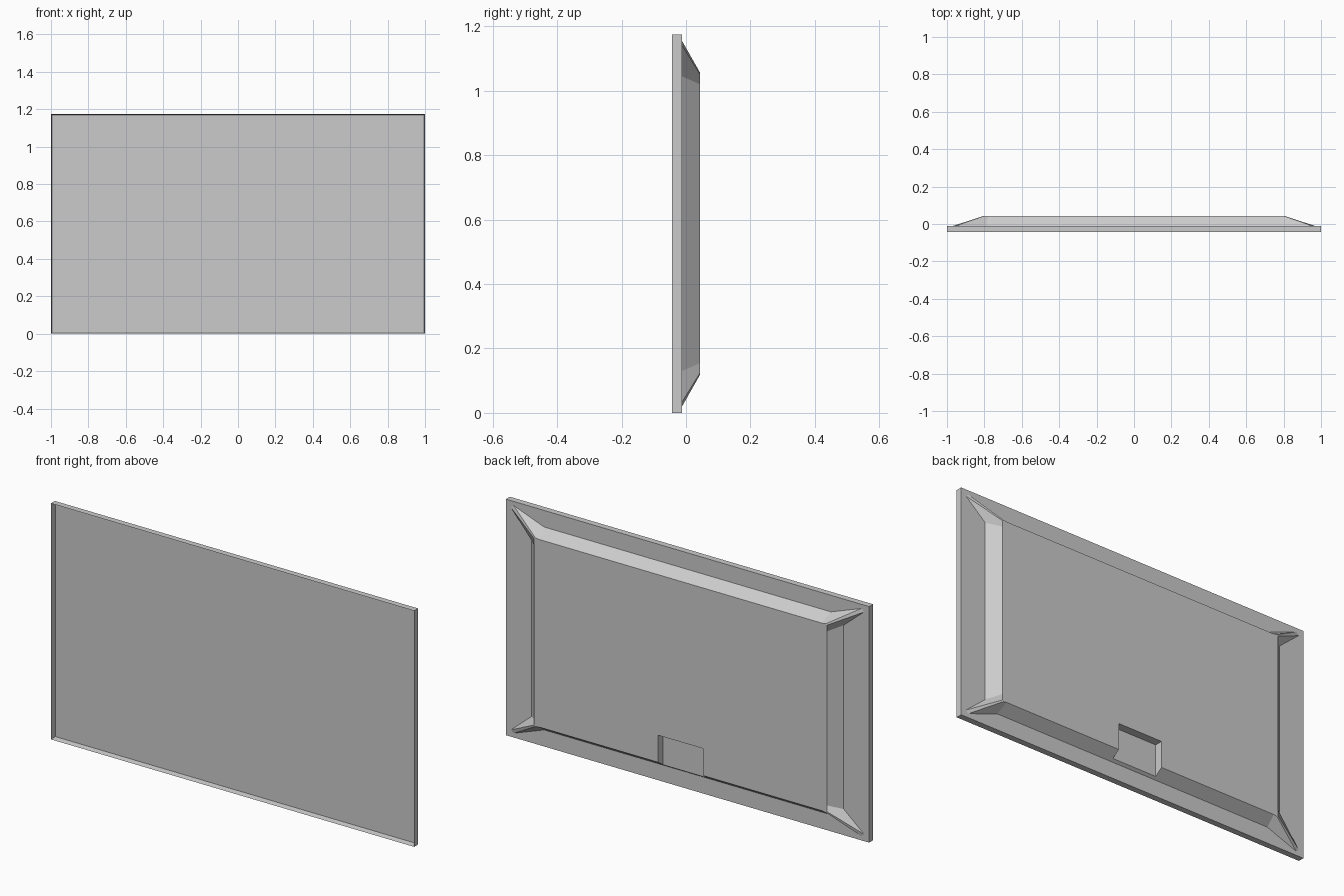
import bpy, bmesh

if "Cube" in bpy.data.objects:
    bpy.data.objects.remove(bpy.data.objects["Cube"])

ZC = 0.5875           # mid height of the panel
BACK = 0.043          # rearmost plane
SEAM = -0.012         # plane where the housing meets the panel


def new_object(name, bm):
    bmesh.ops.recalc_face_normals(bm, faces=bm.faces[:])
    mesh = bpy.data.meshes.new(name)
    bm.to_mesh(mesh)
    bm.free()
    obj = bpy.data.objects.new(name, mesh)
    bpy.context.collection.objects.link(obj)
    return obj


def box(bm, x, y, z):
    """Axis-aligned box from (min, max) pairs."""
    geom = bmesh.ops.create_cube(bm, size=1)
    for v in geom["verts"]:
        for i, (lo, hi) in enumerate((x, y, z)):
            v.co[i] = lo if v.co[i] < 0 else hi


def mirrored_outline(quarter):
    """Mirror a quarter outline (x, z) into all four quadrants, in order."""
    right = quarter + [(x, -z) for x, z in reversed(quarter)]
    return right + [(-x, -z) for x, z in right]


# Thin panel with a narrow raised rim around the recessed screen
bm = bmesh.new()
box(bm, (-1, 1), (-0.043, SEAM), (0, 2 * ZC))
bm.normal_update()
front = [f for f in bm.faces if f.normal.y < -0.9]
bmesh.ops.inset_region(bm, faces=front, thickness=0.007)
for v in front[0].verts:
    v.co.y = -0.016
new_object("screen_panel", bm)

# Rear housing: sloped tray with ribs reaching into the corners
base = mirrored_outline([(0.79, 0.505), (0.958, 0.567), (0.972, 0.553), (0.86, 0.4575)])
top = mirrored_outline([(0.78, 0.467), (0.80, 0.470), (0.806, 0.464), (0.806, 0.433)])
bm = bmesh.new()
lower = [bm.verts.new((x, SEAM, ZC + z)) for x, z in base]
upper = [bm.verts.new((x, BACK, ZC + z)) for x, z in top]
n = len(base)
bm.faces.new(lower)
bm.faces.new(upper)
for i in range(n):
    j = (i + 1) % n
    bm.faces.new((lower[i], lower[j], upper[j], upper[i]))
housing = new_object("rear_housing", bm)

# Connector recess at the bottom centre of the housing
bm = bmesh.new()
box(bm, (-0.125, 0.125), (0.002, 0.1), (0.03, 0.255))
cutter = new_object("connector_recess_cutter", bm)
cutter.hide_render = True
cutter.hide_viewport = True
cut = housing.modifiers.new("connector_recess", "BOOLEAN")
cut.operation = "DIFFERENCE"
cut.solver = "EXACT"
cut.object = cutter
